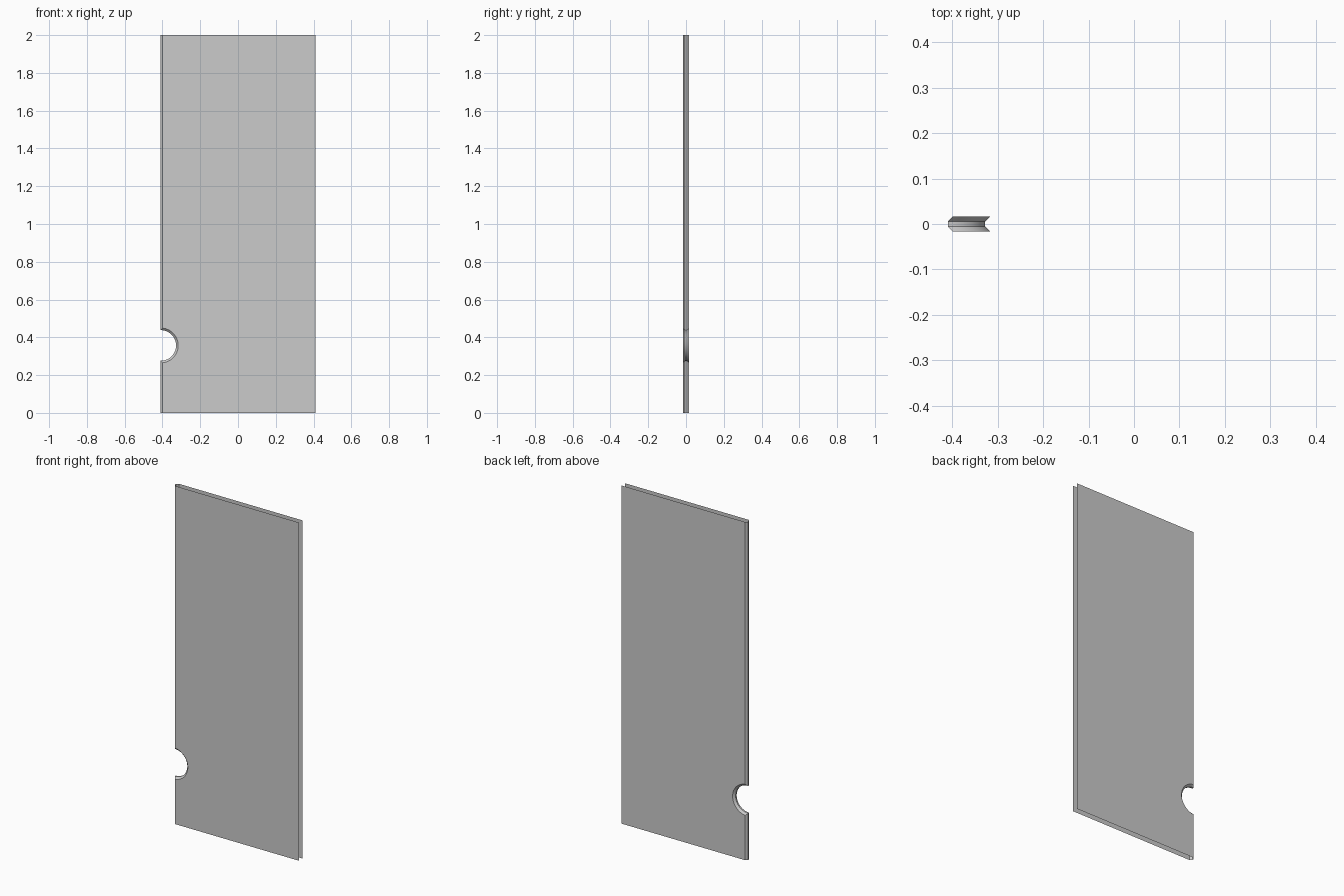
import bpy, bmesh
from math import acos, cos, sin

if "Cube" in bpy.data.objects:
    bpy.data.objects.remove(bpy.data.objects["Cube"])

HALF_W, HEIGHT = 0.41, 2.0
CX, CZ = -0.409, 0.357          # centre of the round notch
SEG = 28


def edge_path(edge_x, radius):
    """Left edge from top to bottom, dipping round the notch."""
    a = acos((edge_x - CX) / radius)
    arc = [(CX + radius * cos(t), CZ + radius * sin(t))
           for t in (a - 2 * a * i / SEG for i in range(SEG + 1))]
    return [(edge_x, HEIGHT)] + arc + [(edge_x, 0.0)]


# Bevelled edge: (y, edge x, notch radius) from front to back
outer, lip = (-0.399, 0.0925), (-0.41, 0.081)
levels = [(-0.0168, *outer), (-0.0052, *lip), (0.0052, *lip), (0.0168, *outer)]

bm = bmesh.new()
rows = [[bm.verts.new((x, y, z)) for x, z in edge_path(ex, r)]
        for y, ex, r in levels]
for front, back in zip(rows, rows[1:]):
    for i in range(len(front) - 1):
        bm.faces.new((front[i], back[i], back[i + 1], front[i + 1]))

# Front and back sheets; the top, bottom and right side stay open
for row, y in ((rows[0], levels[0][0]), (rows[-1], levels[-1][0])):
    corners = [bm.verts.new((HALF_W, y, z)) for z in (0.0, HEIGHT)]
    loop = row + corners
    bm.faces.new(loop if y < 0 else loop[::-1])

mesh = bpy.data.meshes.new("notched_panel")
bm.to_mesh(mesh)
bm.free()
panel = bpy.data.objects.new("notched_panel", mesh)
bpy.context.collection.objects.link(panel)

# Smooth round the notch, crisp at the bevels
bpy.context.view_layer.objects.active = panel
panel.select_set(True)
bpy.ops.object.shade_smooth_by_angle(angle=0.5)
